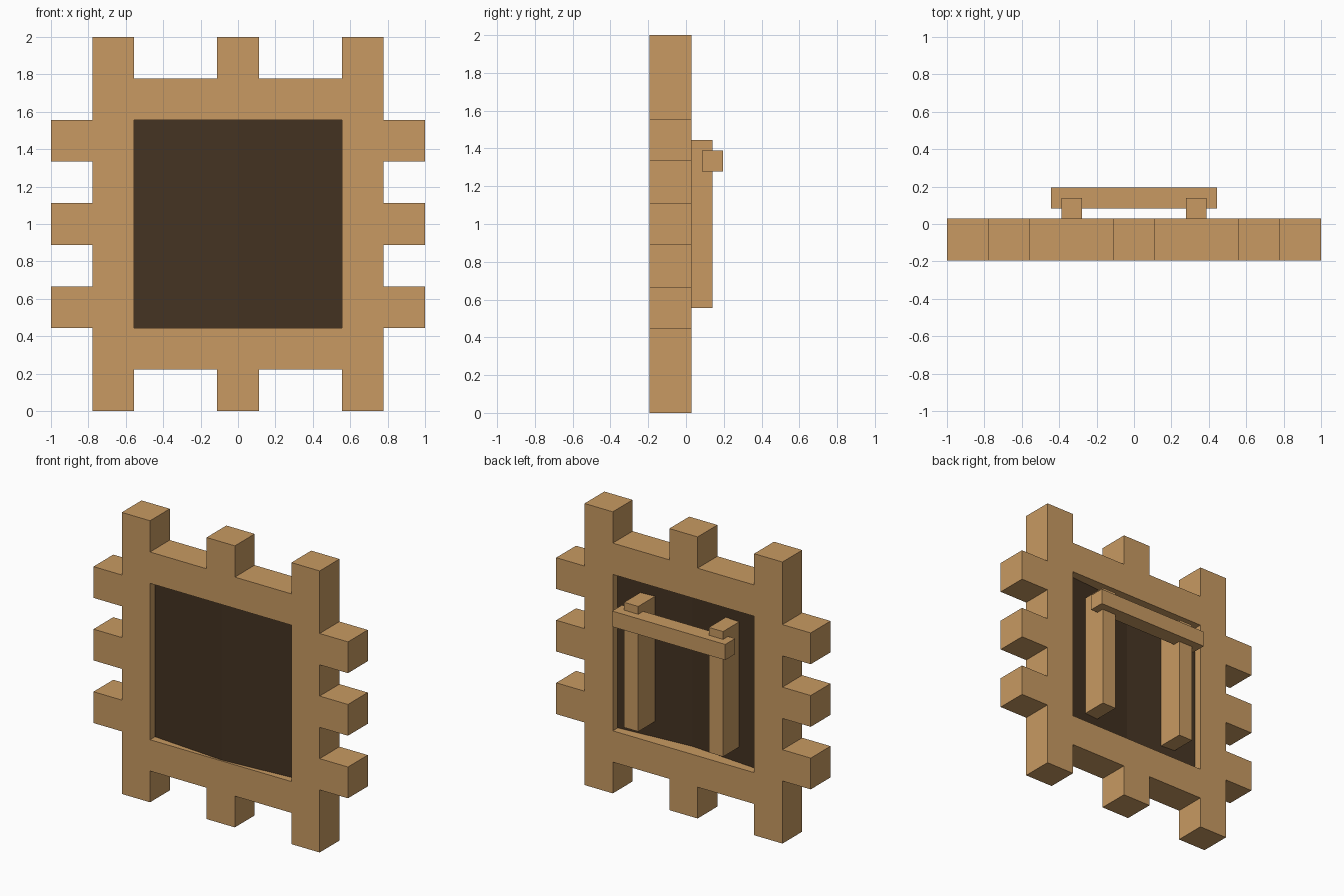
import bpy
import bmesh

U = 2 / 9             # width of one timber
FRONT = -0.194        # front face of the frame
BACK = FRONT + U


def make_material(name, colour):
    mat = bpy.data.materials.new(name)
    mat.use_nodes = True
    mat.diffuse_color = colour
    mat.node_tree.nodes["Principled BSDF"].inputs["Base Color"].default_value = colour
    return mat


def finish(name, bm, mat):
    bmesh.ops.recalc_face_normals(bm, faces=bm.faces)
    mesh = bpy.data.meshes.new(name)
    bm.to_mesh(mesh)
    bm.free()
    mesh.materials.append(mat)
    obj = bpy.data.objects.new(name, mesh)
    bpy.context.collection.objects.link(obj)
    return obj


def extrude(bm, faces, offset):
    result = bmesh.ops.extrude_face_region(bm, geom=faces, use_keep_orig=True)
    verts = [g for g in result["geom"] if isinstance(g, bmesh.types.BMVert)]
    bmesh.ops.translate(bm, verts=verts, vec=offset)


def box(name, low, high, mat):
    bm = bmesh.new()
    bmesh.ops.create_cube(bm, size=1)
    for v in bm.verts:
        v.co = [(a + b) / 2 + c * (b - a) for a, b, c in zip(low, high, v.co)]
    return finish(name, bm, mat)


def in_frame(col, row):
    """Timber layout: two stiles, two rails and the stubs that stick out."""
    stile = col in (1, 7)
    rail = row in (1, 7) and 1 <= col <= 7
    side_stub = col in (0, 8) and row in (2, 4, 6)
    end_stub = col == 4 and row in (0, 8)
    return stile or rail or side_stub or end_stub


old = bpy.data.objects.get("Cube")
if old:
    bpy.data.objects.remove(old, do_unlink=True)

wood = make_material("light wood", (0.578, 0.323, 0.122, 1))
dark = make_material("dark wood", (0.058, 0.033, 0.016, 1))

# Frame: square cells in the front plane, welded and extruded to the back
bm = bmesh.new()
for col in range(9):
    for row in range(9):
        if in_frame(col, row):
            x, z = -1 + col * U, row * U
            corners = ((x, z), (x + U, z), (x + U, z + U), (x, z + U))
            bm.faces.new([bm.verts.new((a, FRONT, b)) for a, b in corners])
bmesh.ops.remove_doubles(bm, verts=bm.verts, dist=0.001)
extrude(bm, bm.faces[:], (0, U, 0))
finish("window_frame", bm, wood)

# Shutters: thick panels leaning slightly forward where they meet
half, lean = 2.5 * U, 0.045
hinge_front = FRONT + U / 4
for side, label in ((1, "left"), (-1, "right")):
    bm = bmesh.new()
    plan = ((0, hinge_front - lean), (half, hinge_front),
            (half, hinge_front + U / 2), (0, hinge_front + U / 2 - lean))
    base = bm.faces.new([bm.verts.new((side * x, y, 2 * U)) for x, y in plan])
    extrude(bm, [base], (0, 0, 5 * U))
    finish(label + "_shutter", bm, dark)

    # Upright batten on the back of each shutter
    xs = sorted((side * 1.25 * U, side * 1.75 * U))
    box(label + "_batten", (xs[0], -0.08, 2.5 * U),
        (xs[1], BACK + U / 2, 6.5 * U), wood)

# Locking bar across the battens
box("locking_bar", (-2 * U, BACK + U / 4, 5.75 * U),
    (2 * U, BACK + 0.75 * U, 6.25 * U), wood)
